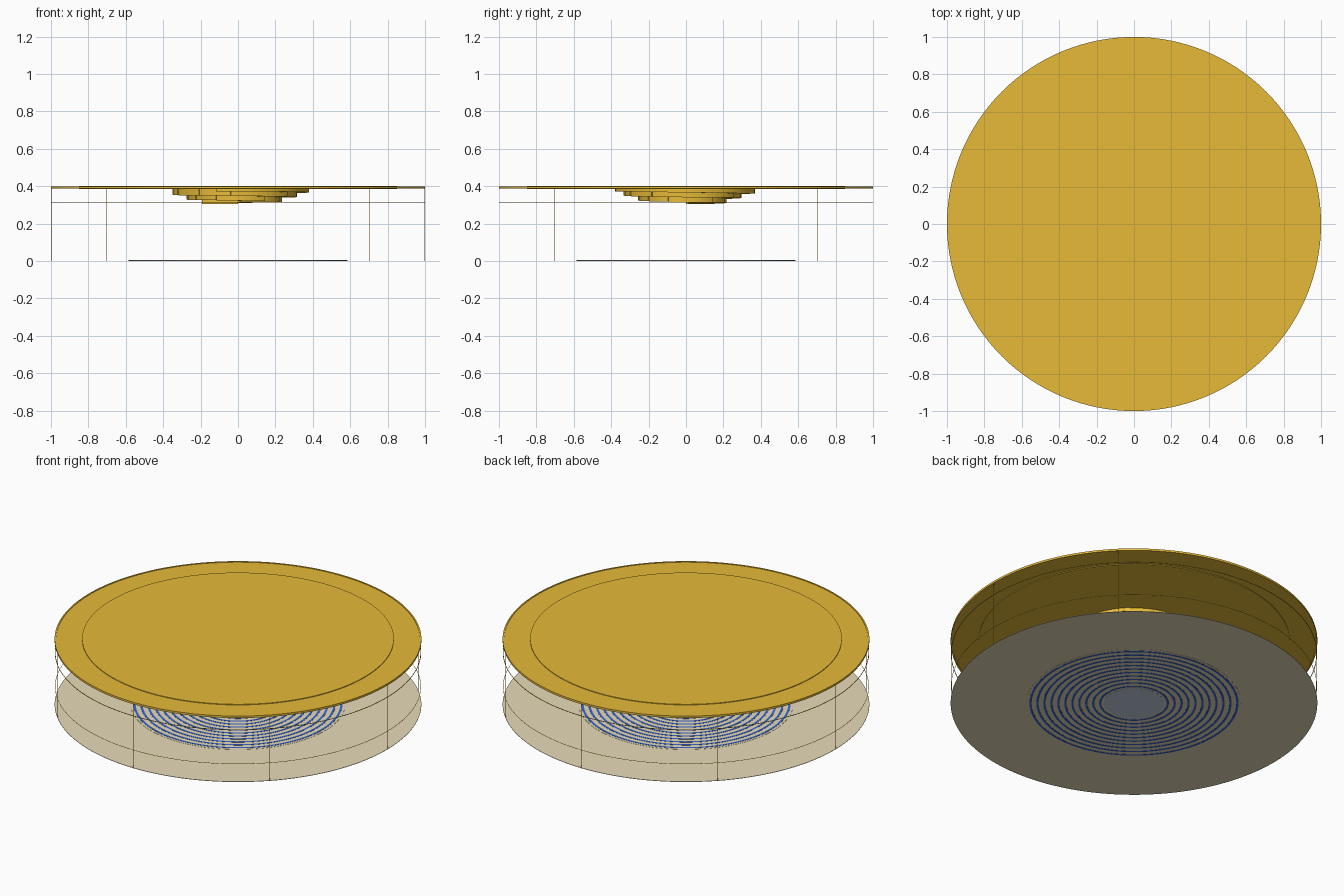
import bpy, bmesh
from math import sin, cos, pi, tau

cube = bpy.data.objects.get("Cube")
if cube:
    bpy.data.objects.remove(cube, do_unlink=True)


def linear(v):
    v /= 255
    return v / 12.92 if v < 0.04045 else ((v + 0.055) / 1.055) ** 2.4


def material(name, *rgb):
    col = (*[linear(v) for v in rgb], 1)
    m = bpy.data.materials.new(name)
    m.use_nodes = True
    m.diffuse_color = col
    m.node_tree.nodes["Principled BSDF"].inputs["Base Color"].default_value = col
    return m


GOLD = material("gold", 230, 186, 56)
SAND = material("sand", 232, 220, 185)
BLUE = material("royal blue", 55, 105, 215)
PALE = material("pale steel blue", 208, 220, 242)


def finish(name, bm, mat, smooth=True):
    bmesh.ops.recalc_face_normals(bm, faces=bm.faces)
    me = bpy.data.meshes.new(name)
    bm.to_mesh(me)
    bm.free()
    me.materials.append(mat)
    ob = bpy.data.objects.new(name, me)
    bpy.context.collection.objects.link(ob)
    if smooth:
        bpy.ops.object.select_all(action="DESELECT")
        ob.select_set(True)
        bpy.context.view_layer.objects.active = ob
        bpy.ops.object.shade_smooth_by_angle()


def prism(bm, points, z0, z1):
    """Extrude a flat outline from z0 up to z1."""
    face = bm.faces.new([bm.verts.new((x, y, z0)) for x, y in points])
    new = bmesh.ops.extrude_face_region(bm, geom=[face])["geom"]
    top = [v for v in new if isinstance(v, bmesh.types.BMVert)]
    bmesh.ops.translate(bm, verts=top, vec=(0, 0, z1 - z0))


def arc(r, a0=0.0, a1=tau, n=128):
    return [(r * cos(a0 + (a1 - a0) * i / n), r * sin(a0 + (a1 - a0) * i / n))
            for i in range(n)]


def disc(name, r, z0, z1, mat):
    bm = bmesh.new()
    prism(bm, arc(r), z0, z1)
    finish(name, bm, mat)


def lathe_ring(bm, profile, n=128):
    """Sweep a closed (radius, height) profile around the z axis."""
    loops = [[bm.verts.new((r * cos(tau * i / n), r * sin(tau * i / n), z))
              for r, z in profile] for i in range(n)]
    k = len(profile)
    for i in range(n):
        a, b = loops[i], loops[(i + 1) % n]
        for j in range(k):
            bm.faces.new((a[j], b[j], b[(j + 1) % k], a[(j + 1) % k]))


def flat_ring(bm, r0, r1, z0, z1):
    lathe_ring(bm, [(r0, z0), (r1, z0), (r1, z1), (r0, z1)])


# Top plate with a slightly thicker inner plate and a fine rim
disc("top_plate", 0.995, 0.389, 0.396, GOLD)
disc("top_inner_plate", 0.85, 0.385, 0.4, GOLD)
bm = bmesh.new()
flat_ring(bm, 0.992, 1.0, 0.387, 0.399)
finish("top_rim", bm, GOLD)

# Stepped spiral hanging under the top plate
bm = bmesh.new()
steps, turns = 32, 2.75
for i in range(steps):
    t = i / (steps - 1)
    a = -pi * 0.6 + tau * turns * i / steps
    b = a + tau * turns / steps
    r = min(0.38, 0.408 - 0.205 * t)
    outline = [(0, 0)] + arc(r, a, b, 6) + [(r * cos(b), r * sin(b))]
    prism(bm, outline, 0.373 - 0.067 * t, 0.388)
finish("hanging_spiral", bm, GOLD, smooth=False)

# Thin base plate
disc("base_plate", 1.0, 0.002, 0.004, SAND)

# Round inlay with fine concentric blue bands and a pale centre
bm = bmesh.new()
flat_ring(bm, 0.165, 0.585, 0.001, 0.005)
finish("inlay_plate", bm, SAND)
bm = bmesh.new()
for i in range(11):
    r = 0.178 + 0.038 * i
    flat_ring(bm, r, r + 0.012, 0.0, 0.006)
finish("inlay_bands", bm, BLUE)
disc("inlay_centre", 0.165, 0.0, 0.006, PALE)

# Cage hoops of fine wire
for name, z, t in (("upper_hoop", 0.315, 0.002), ("lower_hoop", 0.11, 0.0012)):
    bm = bmesh.new()
    lathe_ring(bm, [(0.997 + t * cos(tau * j / 6), z + t * sin(tau * j / 6))
                    for j in range(6)])
    finish(name, bm, GOLD)

# Cage uprights of fine wire
bm = bmesh.new()
for i in range(8):
    cx, cy = 0.997 * cos(tau * i / 8), 0.997 * sin(tau * i / 8)
    prism(bm, [(cx + x, cy + y) for x, y in arc(0.0013, n=6)], 0.0, 0.389)
finish("uprights", bm, GOLD)
